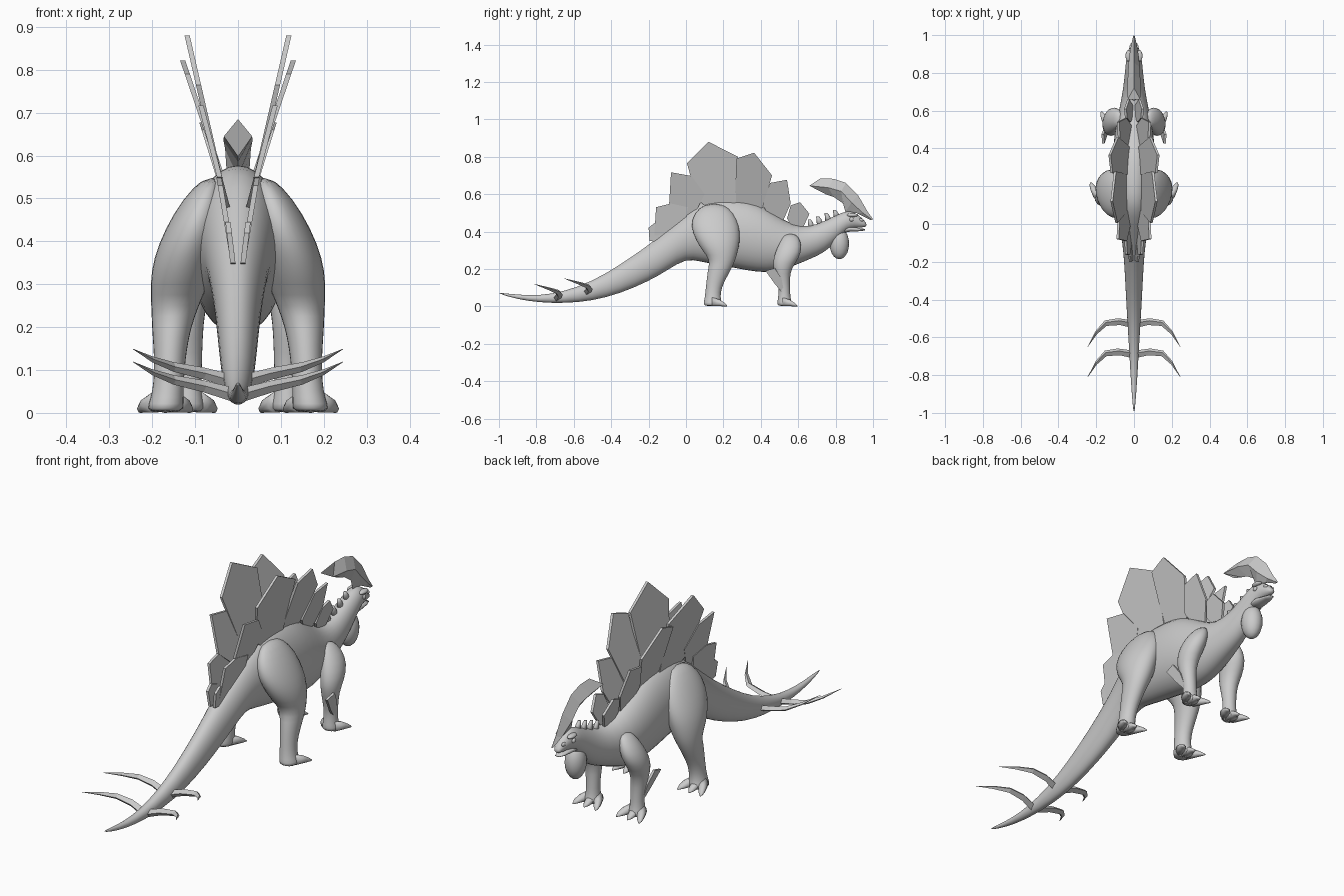
import bpy, bmesh, math
from mathutils import Vector

if "Cube" in bpy.data.objects:
    bpy.data.objects.remove(bpy.data.objects["Cube"], do_unlink=True)

SKIN = (0.6, 0.6, 0.6, 1)
skin = bpy.data.materials.new("plain_grey")
skin.use_nodes = True
skin.diffuse_color = SKIN
skin.node_tree.nodes["Principled BSDF"].inputs["Base Color"].default_value = SKIN


def finish(name, bm, smooth=True, mirror=False, subdivide=0):
    """Turn a bmesh into a finished object."""
    bmesh.ops.recalc_face_normals(bm, faces=bm.faces)
    mesh = bpy.data.meshes.new(name)
    bm.to_mesh(mesh)
    bm.free()
    mesh.materials.append(skin)
    obj = bpy.data.objects.new(name, mesh)
    bpy.context.collection.objects.link(obj)
    for poly in mesh.polygons:
        poly.use_smooth = smooth
    if subdivide:
        obj.modifiers.new("rounding", "SUBSURF").levels = subdivide
        obj.modifiers["rounding"].render_levels = subdivide
    if mirror:
        obj.modifiers.new("other_side", "MIRROR").use_mirror_merge = False
    return obj


def skin_rings(bm, rings):
    """Bridge a run of point rings and close both ends."""
    loops = [[bm.verts.new(p) for p in ring] for ring in rings]
    count = len(loops[0])
    for a, b in zip(loops, loops[1:]):
        for i in range(count):
            j = (i + 1) % count
            bm.faces.new((a[i], a[j], b[j], b[i]))
    bm.faces.new(loops[0])
    bm.faces.new(loops[-1])


def circle(count):
    return [(math.cos(math.tau * i / count), math.sin(math.tau * i / count)) for i in range(count)]


def loft_along(bm, stations, x=0, count=16, splay=0):
    """Stations run along y: (y, top, bottom, half width)."""
    start = stations[0][0]
    skin_rings(bm, [[(x + splay * (y - start) + w * c, y, (top + low) / 2 + (top - low) / 2 * s)
                     for c, s in circle(count)] for y, top, low, w in stations])


def loft_up(bm, stations, count=14):
    """Stations run down z: (z, x, y, radius x, radius y)."""
    skin_rings(bm, [[(x + rx * c, y + ry * s, z) for c, s in circle(count)]
                    for z, x, y, rx, ry in stations])


def plate(name, outline, base_z, base_x, lean, thick=0.012):
    """Thin upright plate from a side outline, leaning outward with height."""
    bm = bmesh.new()
    skin_rings(bm, [[(base_x + lean * (z - base_z) + side * thick / 2, y, z) for y, z in outline]
                    for side in (-1, 1)])
    return finish(name, bm, smooth=False, mirror=True)


def ball(name, place, size, mirror=False):
    bm = bmesh.new()
    bmesh.ops.create_uvsphere(bm, u_segments=16, v_segments=10, radius=1)
    bmesh.ops.scale(bm, vec=size, verts=bm.verts)
    bmesh.ops.translate(bm, vec=place, verts=bm.verts)
    return finish(name, bm, mirror=mirror)


# Tail, trunk, neck and upper head in one smooth loft
bm = bmesh.new()
loft_along(bm, [
    (-1, .074, .068, .003), (-.9, .062, .037, .012), (-.78, .058, .02, .02),
    (-.65, .08, .016, .027), (-.5, .135, .028, .037), (-.35, .225, .068, .045),
    (-.2, .33, .132, .053), (-.1, .41, .19, .063), (0, .5, .255, .078),
    (.08, .565, .235, .095), (.16, .585, .22, .108), (.27, .58, .2, .115),
    (.38, .56, .178, .115), (.48, .495, .178, .105), (.57, .435, .212, .088),
    (.66, .425, .25, .068), (.74, .458, .285, .056), (.81, .493, .35, .048),
    (.86, .512, .405, .044), (.9, .506, .42, .035), (.94, .475, .42, .024),
    (.967, .442, .428, .014)])
finish("body", bm, subdivide=1)

# Jaw, throat pouch, eyes and brows
bm = bmesh.new()
loft_along(bm, [(.83, .43, .39, .03), (.88, .428, .4, .032),
                (.93, .418, .402, .022), (.957, .414, .406, .012)], count=12)
finish("lower_jaw", bm)
ball("throat_pouch", (0, .82, .335), (.046, .052, .083))
ball("eye", (.036, .885, .465), (.008, .012, .011), mirror=True)
ball("brow", (.03, .89, .488), (.015, .03, .01), mirror=True)
ball("nostril", (.018, .935, .462), (.007, .014, .009), mirror=True)

# Curved head crest with a diamond section and a notched rear
bm = bmesh.new()
crest = [((.72, .685), (.66, .645), (.75, .598), .033),
         ((.79, .682), (.76, .635), (.79, .585), .034),
         ((.855, .66), (.83, .615), (.84, .55), .03),
         ((.92, .594), (.885, .555), (.852, .505), .026),
         ((.972, .505), (.945, .5), (.914, .498), .016),
         ((1, .466), (.995, .464), (.985, .462), .004)]
skin_rings(bm, [[(0, *top), (w, *side), (0, *low), (-w, *side)] for top, side, low, w in crest])
finish("head_crest", bm, smooth=False)

# Row of knobs on the nape
for i in range(4):
    y = .665 + .045 * i
    bm = bmesh.new()
    loft_up(bm, [(.415 + .02 * i, 0, y + .008, .014, .018), (.45 + .017 * i, 0, y, .01, .013),
                 (.464 + .017 * i, 0, y - .006, .006, .008)], count=8)
    finish("nape_knob", bm)

# Paired back plates, from the tail to the neck
plate("tail_plate_small", [(-.2, .42), (-.17, .445), (-.1, .42), (-.09, .38), (-.15, .345), (-.195, .35)],
      .35, .012, .12)
plate("tail_plate_large", [(-.16, .53), (-.08, .55), (.01, .53), (0, .47), (-.06, .42), (-.17, .37)],
      .37, .014, .17)
plate("hip_plate", [(-.08, .717), (.03, .697), (.1, .6), (.06, .52), (0, .47), (-.09, .55)],
      .5, .03, .26)
plate("back_plate_rear", [(.005, .765), (.12, .88), (.278, .8), (.265, .54), (.1, .54), (.06, .57)],
      .56, .045, .23)
plate("back_plate_front", [(.27, .79), (.364, .822), (.46, .7), (.41, .53), (.36, .5), (.26, .53)],
      .56, .04, .34)
plate("shoulder_plate", [(.45, .66), (.54, .677), (.56, .55), (.52, .46), (.46, .46), (.41, .54)],
      .47, .02, .31)
plate("neck_plate", [(.56, .54), (.61, .557), (.66, .495), (.625, .42), (.57, .42), (.54, .47)],
      .43, .012, .27)

# Hind legs
bm = bmesh.new()
loft_up(bm, [(.55, .06, .15, .02, .05), (.5, .08, .15, .05, .11), (.43, .1, .155, .072, .135),
             (.36, .125, .17, .075, .124), (.3, .137, .182, .07, .1), (.25, .147, .197, .057, .07),
             (.2, .155, .18, .047, .064), (.15, .158, .163, .04, .053), (.1, .16, .148, .036, .043),
             (.05, .163, .142, .037, .042), (.02, .168, .143, .042, .05), (0, .17, .144, .044, .053)])
finish("hind_leg", bm, mirror=True, subdivide=1)

# Forelegs
bm = bmesh.new()
loft_up(bm, [(.39, .075, .558, .015, .03), (.35, .095, .56, .04, .056), (.29, .115, .548, .052, .074),
             (.23, .124, .523, .047, .062), (.18, .12, .513, .039, .042), (.1, .115, .527, .031, .03),
             (.05, .115, .525, .031, .033), (.02, .115, .527, .037, .04), (0, .115, .53, .04, .042)])
finish("foreleg", bm, mirror=True, subdivide=1)
plate("elbow_blade", [(.425, .19), (.475, .205), (.51, .15), (.53, .055), (.475, .12)], .06, .13, .25)

# Three splayed toes on every foot
for name, x, y in (("hind_toe", .17, .14), ("fore_toe", .113, .515)):
    for splay in (-.45, 0, .45):
        bm = bmesh.new()
        loft_along(bm, [(y, .05, 0, .022), (y + .04, .037, 0, .02), (y + .065, .02, 0, .014),
                        (y + .08, .006, 0, .004)], x=x + splay * .05, count=10, splay=splay)
        finish(name, bm, mirror=True)

# Two pairs of swept tail spikes with a flattened diamond section
for name, y, z in (("tail_spike_front", -.53, .072), ("tail_spike_rear", -.69, .042)):
    bm = bmesh.new()
    rings = []
    for out, back, rise, half in ((.01, 0, 0, .024), (.08, .013, .02, .02),
                                  (.15, .005, .035, .016), (.2, -.045, .053, .01),
                                  (.245, -.12, .077, .001)):
        middle = Vector((out, y + back, z + rise))
        across = Vector((.3, .9, 0)) * half
        over = Vector((0, .25, .7)) * half
        rings.append([middle + across, middle + over, middle - across, middle - over])
    skin_rings(bm, rings)
    finish(name, bm, smooth=False, mirror=True)
